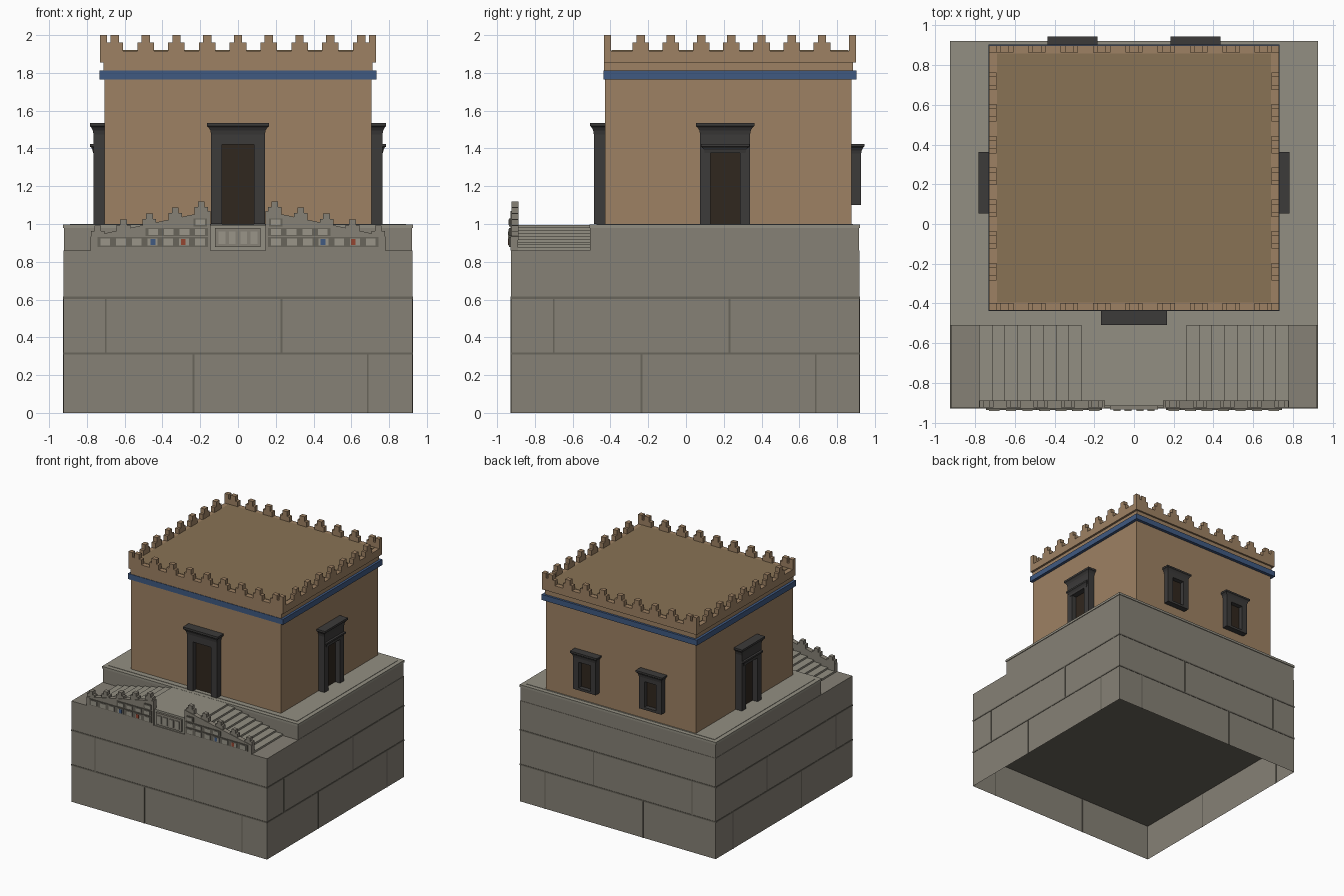
import bpy, bmesh
from math import radians
from mathutils import Matrix

if "Cube" in bpy.data.objects:
    bpy.data.objects.remove(bpy.data.objects["Cube"])


def material(name, r, g, b):
    m = bpy.data.materials.new(name)
    m.diffuse_color = (r, g, b, 1)
    m.use_nodes = True
    m.node_tree.nodes["Principled BSDF"].inputs["Base Color"].default_value = m.diffuse_color
    return m


STONE = material("stone", .24, .22, .18)
PAVING = material("paving", .29, .275, .225)
JOINT = material("joint", .14, .13, .105)
RELIEF = material("relief_stone", .32, .30, .25)
BRICK = material("brick", .34, .22, .125)
ROOF = material("roof_clay", .25, .17, .09)
BLUE = material("blue_glaze", .05, .10, .22)
RED = material("red_paint", .30, .06, .03)
DARK = material("dark_stone", .045, .043, .042)
WOOD = material("wood", .03, .02, .013)


def finish(name, bm, mat, matrix=None):
    bmesh.ops.recalc_face_normals(bm, faces=bm.faces)
    if matrix:
        bm.transform(matrix)
    me = bpy.data.meshes.new(name)
    bm.to_mesh(me)
    bm.free()
    me.materials.append(mat)
    ob = bpy.data.objects.new(name, me)
    bpy.context.collection.objects.link(ob)
    return ob


def boxes(name, items, mat, matrix=None):
    """Boxes given as (x0, x1, y0, y1, z0, z1), joined in one object."""
    bm = bmesh.new()
    for x0, x1, y0, y1, z0, z1 in items:
        m = Matrix.Translation(((x0 + x1) / 2, (y0 + y1) / 2, (z0 + z1) / 2))
        m = m @ Matrix.Diagonal((abs(x1 - x0), abs(y1 - y0), abs(z1 - z0), 1))
        bmesh.ops.create_cube(bm, size=1, matrix=m)
    return finish(name, bm, mat, matrix)


def prism(name, pts, y0, y1, mat):
    """Extrude an xz outline along y."""
    bm = bmesh.new()
    f = bm.faces.new([bm.verts.new((x, y0, z)) for x, z in pts])
    ext = bmesh.ops.extrude_face_region(bm, geom=[f])
    vs = [v for v in ext["geom"] if isinstance(v, bmesh.types.BMVert)]
    bmesh.ops.translate(bm, verts=vs, vec=(0, y1 - y0, 0))
    return finish(name, bm, mat)


def cornice(name, half, depth, z0, z1, spread, mat, matrix):
    """Flared cornice: stacked rings widening to a flat fascia."""
    bm = bmesh.new()
    prev = None
    for t, s in ((0, 0), (.35, .2), (.6, .6), (.72, 1), (1, 1)):
        w, d, z = half + spread * s, depth + spread * .85 * s, z0 + (z1 - z0) * t
        ring = [bm.verts.new(p) for p in ((-w, 0, z), (w, 0, z), (w, -d, z), (-w, -d, z))]
        if prev:
            for i in range(4):
                j = (i + 1) % 4
                bm.faces.new((prev[i], prev[j], ring[j], ring[i]))
        else:
            bm.faces.new(ring)
        prev = ring
    bm.faces.new(prev)
    return finish(name, bm, mat, matrix)


def opening(name, matrix, half, inner, depth, z0, zin, zc, ztop, spread, sill=0):
    """Door or window: frame, flared cornice and dark leaf; outward is -y."""
    parts = [(s * inner, s * half, -depth, 0, z0, zc) for s in (-1, 1)]
    parts.append((-inner, inner, -depth, 0, zin, zc))
    if sill:
        parts.append((-inner, inner, -depth, 0, z0, z0 + sill))
    boxes(name + "_frame", parts, DARK, matrix)
    cornice(name + "_cornice", half, depth, zc, ztop, spread, DARK, matrix)
    boxes(name + "_leaf", [(-inner, inner, -.012, 0, z0 + sill, zin)], WOOD, matrix)


def place(x, y, deg):
    return Matrix.Translation((x, y, 0)) @ Matrix.Rotation(radians(deg), 4, 'Z')


# Podium: bottom course is open underneath
X, YF, YB = .923, -.927, .918
ob = boxes("bottom_course", [(-X, X, YF, YB, 0, .31)], STONE)
bm = bmesh.new()
bm.from_mesh(ob.data)
bmesh.ops.delete(bm, geom=[f for f in bm.faces if f.normal.z < -.5], context='FACES_ONLY')
bm.to_mesh(ob.data)
bm.free()
boxes("middle_course", [(-X, X, YF, YB, .31, .61)], STONE)
boxes("front_terrace", [(-X, X, YF, YB, .61, .86)], STONE)
boxes("upper_podium", [(-.92, .92, -.508, .915, .86, .978)], STONE)
boxes("podium_rim", [(-.926, .926, -.512, .921, .978, .997)], PAVING)
boxes("podium_paving", [(-.89, .89, -.475, .885, .99, 1.0)], PAVING)

# Masonry joints
e = .003
joints = [(-X - e, X + e, YF - e, YB + e, z - .006, z + .006) for z in (.61, .315)]
joints = [j for j in joints]
for z0, z1, cuts in ((.32, .605, (-.7, .23)), (0, .31, (-.235, .687))):
    for c in cuts:
        for y in (YF, YB):
            joints.append((c - .005, c + .005, y - e, y + e, z0, z1))
        for x in (-X, X):
            joints.append((x - e, x + e, c - .005, c + .005, z0, z1))
boxes("masonry_joints", joints, JOINT)

# Double staircase with stepped-top parapets
boxes("stair_landing", [(-.2, .2, -.918, -.508, .86, .996)], PAVING)
n, tread, rise = 9, .58 / 9, .136 / 9
for s, side in ((-1, "left"), (1, "right")):
    pts = [(s * .2, .86), (s * .78, .86)]
    for i in range(n):
        x, z = .78 - i * tread, .86 + (i + 1) * rise
        pts += [(s * x, z), (s * (x - tread), z)]
    prism(side + "_stair", pts, -.89, -.508, PAVING)
    prism(side + "_parapet", [(s * .78, .86), (s * .78, .935), (s * .145, 1.07), (s * .145, .86)],
          -.93, -.89, STONE)
    caps = []
    for i in range(5):
        c, z = s * (.195 + i * .137), 1.06 - i * .0315
        caps += [(c - .036, c + .036, -.925, -.888, z - .02, z + .03),
                 (c - .018, c + .018, -.925, -.888, z + .03, z + .058)]
    boxes(side + "_parapet_merlons", caps, STONE)
    # Relief rows: backing panels and small figures
    rows = ((.16, .745, .878, .93), (.16, .49, .936, .98), (.165, .235, .988, 1.03))
    boxes(side + "_relief_panels", [(s * a, s * b, -.936, -.93, z0, z1) for a, b, z0, z1 in rows], JOINT)
    figs = []
    for a, b, z0, z1 in rows:
        k = max(1, round((b - a) / .084))
        for i in range(k):
            c = s * (a + (b - a) * (i + .5) / k)
            figs.append((c - .026, c + .026, -.941, -.934, z0 + .007, z1 - .007))
    boxes(side + "_relief_figures", figs, RELIEF)
    for c, mat, nm in ((.45, BLUE, "blue"), (.29 if s < 0 else .61, RED, "red")):
        boxes(f"{side}_{nm}_figure", [(s * c - .012, s * c + .012, -.943, -.934, .888, .92)], mat)
boxes("centre_relief_panel", [(-.122, .12, -.935, -.915, .878, .98)], STONE)
boxes("centre_relief_figures",
      [(c - .018, c + .018, -.942, -.934, .895, .96) for c in (-.085, -.03, .03, .085)], RELIEF)

# Main hall
boxes("hall_walls", [(-.707, .707, -.43, .877, .995, 1.8)], BRICK)
boxes("blue_band", [(-.734, .732, -.437, .903, 1.765, 1.812)], BLUE)
boxes("cornice_course", [(-.712, .712, -.433, .885, 1.812, 1.855)], BRICK)
boxes("roof_parapet", [(-.73, .73, -.435, .9, 1.855, 1.917)], BRICK)
boxes("roof_surface", [(-.69, .69, -.395, .86, 1.9, 1.92)], ROOF)

# Stepped roof merlons
merlons = []
for i in range(9):
    c = (i - 4) * .163
    for y in (-.435, .863):
        merlons += [(c - .044, c + .044, y, y + .037, 1.915, 1.96),
                    (c - .022, c + .022, y, y + .037, 1.96, 2.0)]
for i in range(7):
    c = -.24 + i * .16
    for x in (-.73, .693):
        merlons += [(x, x + .037, c - .044, c + .044, 1.915, 1.96),
                    (x, x + .037, c - .022, c + .022, 1.96, 2.0)]
for x in (-.73, .693):
    for y in (-.435, .863):
        merlons.append((x, x + .037, y, y + .037, 1.915, 2.0))
boxes("roof_merlons", merlons, BRICK)

# Doors and windows
opening("front_door", place(0, -.43, 0), .142, .085, .058, 1.0, 1.42, 1.475, 1.535, .023)
for s, side in ((-1, "left"), (1, "right")):
    m = place(s * .707, .207, s * 90)
    opening(side + "_door", m, .132, .078, .058, 1.0, 1.375, 1.475, 1.535, .023)
    cornice(side + "_door_hood", .108, .06, 1.375, 1.424, .02, DARK, m)
    opening(side + "_back_window", place(s * .31, .877, 180), .106, .055, .05,
            1.1, 1.34, 1.372, 1.424, .02, .02)
